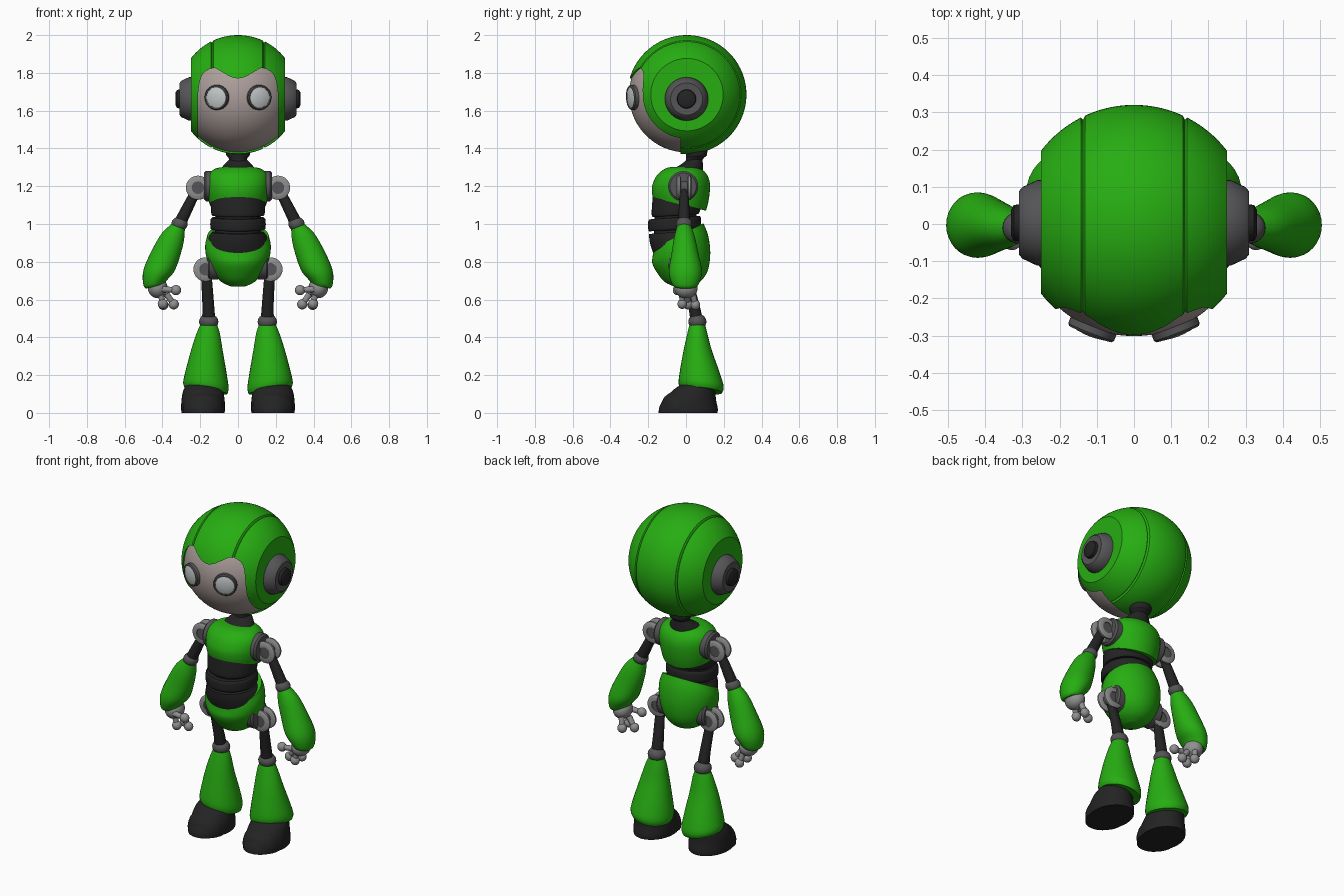
import bpy, bmesh, math
from mathutils import Vector, Matrix, Euler

cube = bpy.data.objects.get("Cube")
if cube:
    bpy.data.objects.remove(cube)


def material(name, r, g, b):
    m = bpy.data.materials.new(name)
    m.use_nodes = True
    m.diffuse_color = (r, g, b, 1)
    m.node_tree.nodes["Principled BSDF"].inputs["Base Color"].default_value = (r, g, b, 1)
    return m


GREEN = material("shell green", 0.02, 0.42, 0.006)
BLACK = material("rubber black", 0.017, 0.017, 0.018)
DARK = material("dark grey", 0.09, 0.09, 0.095)
GREY = material("metal grey", 0.28, 0.28, 0.28)
FACE = material("face plate", 0.42, 0.35, 0.335)
LENS = material("eye lens", 0.55, 0.58, 0.58)


def finish(name, bm, mat, side=1):
    for v in bm.verts:
        v.co.x *= side
    bmesh.ops.recalc_face_normals(bm, faces=bm.faces)
    me = bpy.data.meshes.new(name)
    bm.to_mesh(me)
    bm.free()
    me.materials.append(mat)
    me.shade_smooth()
    me.set_sharp_from_angle(angle=math.radians(38))
    ob = bpy.data.objects.new(name, me)
    bpy.context.collection.objects.link(ob)
    return ob


def resample(pts, n=4):
    """Catmull-Rom smoothing of a list of tuples."""
    out = []
    for i in range(len(pts) - 1):
        p0, p1, p2, p3 = pts[max(i - 1, 0)], pts[i], pts[i + 1], pts[min(i + 2, len(pts) - 1)]
        for k in range(n):
            t = k / n
            out.append(tuple(0.5 * (2 * b + (c - a) * t + (2 * a - 5 * b + 4 * c - d) * t * t
                                    + (3 * b - a - 3 * c + d) * t ** 3)
                             for a, b, c, d in zip(p0, p1, p2, p3)))
    return out + [pts[-1]]


def loft(name, rings, mat, side=1, smooth=True, closed=False, matrix=None, segs=32):
    """Skin elliptical rings (x, y, z, rx, ry, tilt x, tilt y)."""
    rings = [tuple(r) + (0,) * (7 - len(r)) for r in rings]
    rings = resample(rings) if smooth else rings
    bm = bmesh.new()
    loops = []
    for x, y, z, a, b, tx, ty in rings:
        rot = Euler((math.radians(tx), math.radians(ty), 0)).to_matrix()
        loops.append([bm.verts.new(Vector((x, y, z)) + rot @ Vector((
            a * math.cos(math.tau * i / segs), b * math.sin(math.tau * i / segs), 0)))
            for i in range(segs)])
    pairs = list(zip(loops, loops[1:])) + ([(loops[-1], loops[0])] if closed else [])
    for p, q in pairs:
        for i in range(segs):
            j = (i + 1) % segs
            bm.faces.new((p[i], p[j], q[j], q[i]))
    if not closed:
        bm.faces.new(loops[0])
        bm.faces.new(loops[-1])
    if matrix:
        bm.transform(matrix)
    return finish(name, bm, mat, side)


def lathe(name, profile, mat, at, axis, side=1, **kw):
    """Revolve (distance, radius) pairs about an axis through a point."""
    m = Matrix.Translation(at) @ Vector(axis).to_track_quat("Z", "Y").to_matrix().to_4x4()
    kw.setdefault("smooth", False)
    return loft(name, [(0, 0, d, r, r) for d, r in profile], mat, side, matrix=m, **kw)


def rod(name, start, end, r0, r1, mat, side=1):
    d = Vector(end) - Vector(start)
    return lathe(name, [(0, r0), (d.length, r1)], mat, start, d, side, segs=20)


def ball(name, at, size, mat, side=1):
    bm = bmesh.new()
    bmesh.ops.create_uvsphere(bm, u_segments=24, v_segments=14, radius=1)
    bm.transform(Matrix.Translation(at) @ Matrix.Diagonal((*size, 1)))
    return finish(name, bm, mat, side)


# Head: a ball with flat sides, turned about x, with two seam grooves
HEAD = (0, 0.005, 1.685)
R, HALF, SEAM = 0.315, 0.25, 0.137
xs = [-HALF + 2 * HALF * i / 40 for i in range(41)]
xs = [x for x in xs if abs(abs(x) - SEAM) > 0.009]
xs += [s * (SEAM + d) for s in (-1, 1) for d in (-0.006, 0, 0.006)]


def head_radius(x):
    return math.sqrt(R * R - x * x) - (0.009 if abs(abs(x) - SEAM) < 0.001 else 0)


helmet = lathe("helmet", [(x, head_radius(x)) for x in sorted(xs)], GREEN, HEAD, (1, 0, 0), segs=96)
fr = R - 0.009
lathe("face", [(x * 0.95, math.sqrt(fr * fr - (x * 0.95) ** 2)) for x in sorted(xs)],
      FACE, HEAD, (1, 0, 0), segs=96)

# Face opening with a scalloped brow
half = resample([(0, 1.77), (0.04, 1.78), (0.085, 1.805), (0.13, 1.826), (0.185, 1.795),
                 (0.208, 1.72), (0.212, 1.6), (0.212, 1.25)])
outline = half + [(-x, z) for x, z in reversed(half[1:])]
bm = bmesh.new()
front = bm.faces.new([bm.verts.new((x, -0.6, z)) for x, z in outline])
ext = bmesh.ops.extrude_face_region(bm, geom=[front])["geom"]
for v in ext:
    if isinstance(v, bmesh.types.BMVert):
        v.co.y = -0.03
cutter = finish("face_cutter", bm, GREEN)
cutter.hide_render = True
mod = helmet.modifiers.new("face opening", "BOOLEAN")
mod.operation, mod.object, mod.solver = "DIFFERENCE", cutter, "EXACT"
cut_mesh = bpy.data.meshes.new_from_object(
    helmet.evaluated_get(bpy.context.evaluated_depsgraph_get()))
helmet.modifiers.clear()
helmet.data = cut_mesh
cut_mesh.set_sharp_from_angle(angle=math.radians(38))
bpy.data.objects.remove(cutter)

# Neck and collar
loft("collar", [(0, -0.01, 1.275, 0.1, 0.1), (0, 0, 1.30, 0.085, 0.09, 8),
                (0, 0.025, 1.325, 0.06, 0.065, 15), (0, 0.04, 1.345, 0.042, 0.045, 15)], BLACK)
loft("neck", [(0, 0.04, 1.33, 0.043, 0.045, 10), (0, 0.05, 1.35, 0.05, 0.05, 5),
              (0, 0.055, 1.365, 0.062, 0.056), (0, 0.055, 1.40, 0.064, 0.058)], BLACK)

# Torso
loft("chest", [(0, -0.035, 1.105, 0.15, 0.145, -14), (0, -0.03, 1.15, 0.162, 0.152, -8),
               (0, -0.025, 1.21, 0.168, 0.152), (0, -0.02, 1.26, 0.158, 0.132),
               (0, -0.015, 1.293, 0.12, 0.095), (0, -0.01, 1.303, 0.06, 0.06)], GREEN, segs=48)
loft("waist_upper", [(0, -0.055, 1.045, 0.136, 0.122, 4), (0, -0.055, 1.06, 0.142, 0.127, 2),
                     (0, -0.045, 1.13, 0.146, 0.132, -10)], BLACK, segs=48)
loft("waist_middle", [(0, -0.06, 0.968, 0.138, 0.135, 3), (0, -0.06, 0.98, 0.146, 0.14, 3),
                      (0, -0.06, 1.02, 0.146, 0.14, 3), (0, -0.06, 1.034, 0.138, 0.133, 4)],
     BLACK, segs=48)
loft("waist_lower", [(0, -0.04, 0.90, 0.162, 0.145, 24), (0, -0.05, 0.935, 0.152, 0.145, 12),
                     (0, -0.058, 0.957, 0.138, 0.138, 4)], BLACK, segs=48)
loft("waist_core", [(0, -0.055, 0.93, 0.12, 0.115), (0, -0.055, 1.08, 0.12, 0.11)], BLACK)
loft("pelvis", [(0, -0.04, 0.937, 0.162, 0.148, 27), (0, -0.03, 0.885, 0.174, 0.157, 21),
                (0, -0.025, 0.82, 0.166, 0.156, 10), (0, -0.022, 0.75, 0.138, 0.136),
                (0, -0.02, 0.695, 0.09, 0.095), (0, -0.02, 0.668, 0.035, 0.04)], GREEN, segs=48)


def fork_joint(name, hub, eye, side):
    """Hub disc with two ring plates and a pin through them."""
    lathe(name + "_hub", [(0, 0.08), (0.045, 0.08), (0.055, 0.07)], DARK, hub, (1, 0, 0), side)
    washer = [(-0.011, 0.033), (-0.011, 0.056), (-0.005, 0.064),
              (0.005, 0.064), (0.011, 0.056), (0.011, 0.033)]
    x, y, z = eye
    for part, dy in (("front", -0.028), ("back", 0.028)):
        lathe(f"{name}_ring_{part}", washer, GREY, (x, y + dy, z), (0, 1, 0), side, closed=True)
        rod(f"{name}_arm_{part}", (hub[0] + 0.03, y + dy, z), (x - 0.04, y + dy, z),
            0.018, 0.014, GREY, side)
    rod(name + "_pin", (x, y - 0.034, z), (x, y + 0.034, z), 0.034, 0.034, DARK, side)


for word, s in (("left", 1), ("right", -1)):
    # Ears
    lathe(word + "_ear", [(0, 0.115), (0.015, 0.115), (0.055, 0.096), (0.064, 0.085), (0.06, 0.05)],
          DARK, (0.245, 0.003, 1.662), (1, 0, 0), s, segs=40)
    lathe(word + "_ear_knob", [(0, 0.052), (0.03, 0.048), (0.037, 0.035)],
          BLACK, (0.293, 0.003, 1.662), (1, 0, 0), s)

    # Eyes
    aim = Vector((0.113, -0.29, -0.015)).normalized()
    base = Vector(HEAD) + aim * (R - 0.035)
    lathe(word + "_eye_rim", [(0, 0.066), (0.037, 0.066), (0.043, 0.061), (0.043, 0.054),
                              (0.03, 0.052)], DARK, base, aim, s, segs=40)
    lathe(word + "_eye_lens", [(0.02, 0.054), (0.041, 0.054), (0.046, 0.038), (0.049, 0.015)],
          LENS, base, aim, s, segs=40)

    # Arm
    fork_joint(word + "_shoulder", (0.125, -0.015, 1.2), (0.212, -0.01, 1.192), s)
    loft(word + "_upper_arm", [(0.215, -0.01, 1.19, 0.024, 0.018, 0, -25),
                               (0.25, -0.01, 1.12, 0.028, 0.026, 0, -28),
                               (0.31, -0.01, 1.0, 0.033, 0.032, 0, -28)], BLACK, s, segs=20)
    ball(word + "_elbow", (0.31, -0.01, 1.0), (0.043, 0.043, 0.038), DARK, s)
    loft(word + "_forearm", [(0.315, -0.01, 0.99, 0.036, 0.036, 0, -20),
                             (0.345, -0.008, 0.93, 0.062, 0.055, 0, -20),
                             (0.383, -0.005, 0.84, 0.076, 0.072, 0, -15),
                             (0.42, -0.003, 0.75, 0.081, 0.088, 0, -3),
                             (0.438, -0.003, 0.69, 0.064, 0.074, 0, 12),
                             (0.438, -0.003, 0.67, 0.05, 0.06, 0, 14)], GREEN, s)

    # Hand
    ball(word + "_palm", (0.425, 0, 0.662), (0.052, 0.062, 0.055), GREY, s)
    fingers = {"thumb": ((0.4, -0.04, 0.655), (0.328, -0.045, 0.65)),
               "finger_inner": ((0.38, 0.005, 0.63), (0.34, 0.01, 0.575)),
               "finger_back": ((0.41, 0.035, 0.63), (0.395, 0.05, 0.572)),
               "finger_front": ((0.41, -0.02, 0.63), (0.398, -0.02, 0.577))}
    for part, (root, tip) in fingers.items():
        rod(f"{word}_{part}", root, tip, 0.017, 0.014, GREY, s)
        ball(f"{word}_{part}_tip", tip, (0.027, 0.025, 0.027), GREY, s)

    # Leg
    fork_joint(word + "_hip", (0.105, -0.015, 0.785), (0.172, 0, 0.76), s)
    loft(word + "_thigh", [(0.155, 0.06, 0.47, 0.036, 0.036, -10), (0.158, 0.04, 0.58, 0.031, 0.031, -10),
                           (0.17, 0, 0.76, 0.028, 0.02, -10)], BLACK, s, segs=20)
    ball(word + "_knee", (0.155, 0.06, 0.483), (0.051, 0.048, 0.042), DARK, s)
    loft(word + "_shin", [(0.155, 0.06, 0.465, 0.045, 0.042), (0.158, 0.06, 0.42, 0.062, 0.053),
                          (0.165, 0.062, 0.33, 0.084, 0.075), (0.169, 0.073, 0.22, 0.108, 0.105, -3, -3),
                          (0.17, 0.08, 0.15, 0.121, 0.12, -5, -7),
                          (0.17, 0.08, 0.118, 0.116, 0.112, -6, -9)], GREEN, s)

    # Boot with stepped toe bands
    loft(word + "_boot", [(0.185, 0.02, 0, 0.114, 0.147), (0.185, 0.02, 0.025, 0.116, 0.148),
                          (0.185, 0.025, 0.07, 0.114, 0.134), (0.185, 0.04, 0.115, 0.106, 0.115),
                          (0.185, 0.06, 0.148, 0.09, 0.09)], BLACK, s)
    loft(word + "_toe_band", [(0.185, -0.035, 0, 0.107, 0.1), (0.185, -0.035, 0.04, 0.107, 0.098),
                              (0.185, -0.03, 0.085, 0.09, 0.083), (0.185, -0.02, 0.112, 0.05, 0.055)],
         BLACK, s)
    loft(word + "_toe_cap", [(0.185, -0.065, 0, 0.088, 0.08), (0.185, -0.065, 0.03, 0.086, 0.076),
                             (0.185, -0.06, 0.065, 0.065, 0.062), (0.185, -0.055, 0.082, 0.03, 0.035)],
         BLACK, s)
